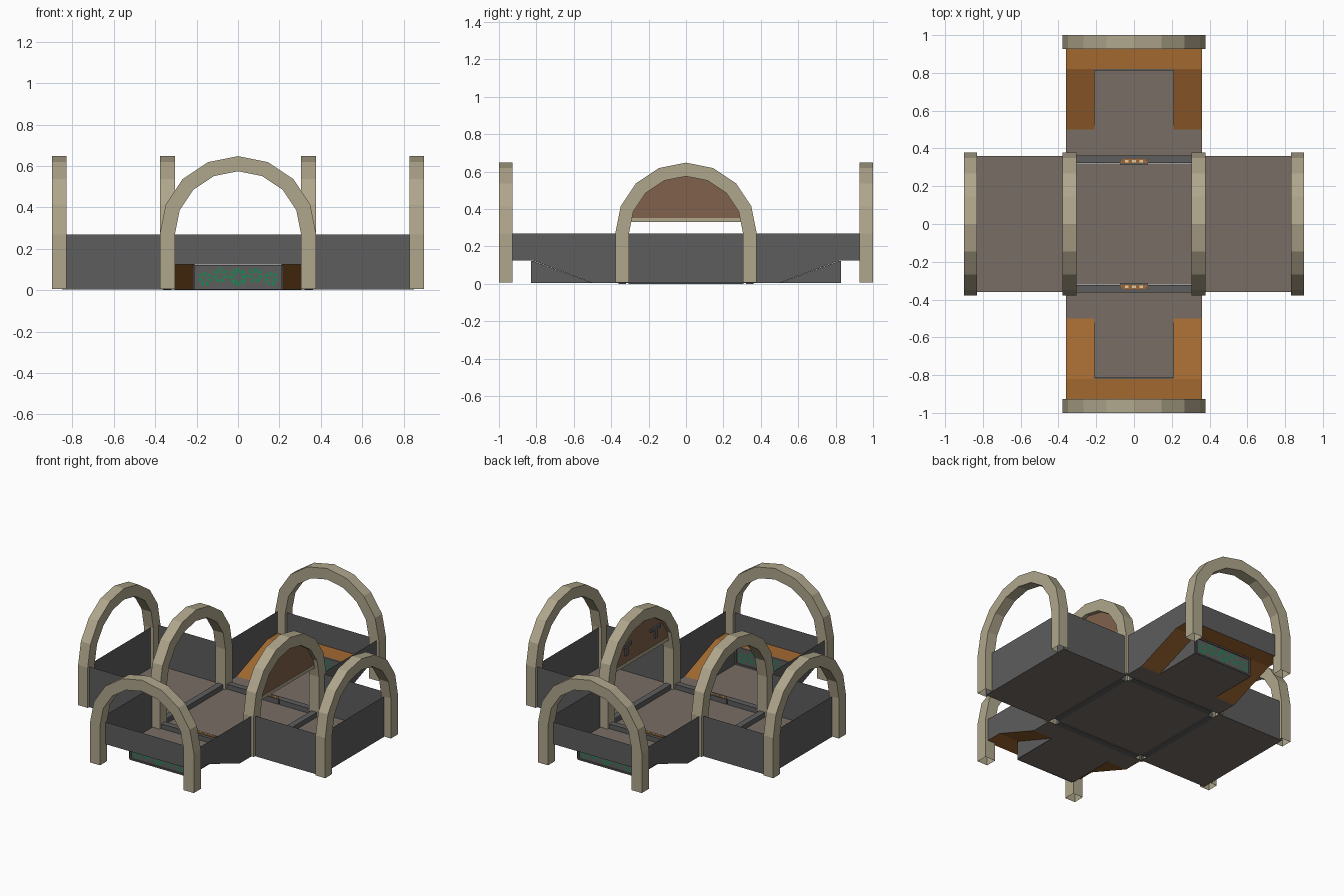
import bpy, bmesh
from math import sin, cos, pi, radians
from mathutils import Matrix

if "Cube" in bpy.data.objects:
    bpy.data.objects.remove(bpy.data.objects["Cube"])


def mat(name, r, g, b):
    m = bpy.data.materials.new(name)
    m.diffuse_color = (r, g, b, 1)
    m.use_nodes = True
    m.node_tree.nodes["Principled BSDF"].inputs["Base Color"].default_value = m.diffuse_color
    return m


STONE = mat("stone", 0.43, 0.38, 0.26)
WALL = mat("wall_grey", 0.11, 0.11, 0.11)
FLOOR = mat("floor_taupe", 0.19, 0.155, 0.13)
ORANGE = mat("ramp_orange", 0.36, 0.14, 0.03)
GREEN = mat("grille_green", 0.01, 0.25, 0.09)
BROWN = mat("door_brown", 0.22, 0.12, 0.07)
CREAM = mat("stud_cream", 0.75, 0.62, 0.4)


def finish(name, bm, material, rot=0.0):
    bmesh.ops.rotate(bm, verts=bm.verts, cent=(0, 0, 0), matrix=Matrix.Rotation(radians(rot), 3, 'Z'))
    bmesh.ops.recalc_face_normals(bm, faces=bm.faces)
    me = bpy.data.meshes.new(name)
    bm.to_mesh(me)
    bm.free()
    ob = bpy.data.objects.new(name, me)
    bpy.context.collection.objects.link(ob)
    me.materials.append(material)
    return ob


def sheets(name, polys, material, rot=0.0):
    """Flat polygons, each a list of corners."""
    bm = bmesh.new()
    for p in polys:
        bm.faces.new([bm.verts.new(c) for c in p])
    bmesh.ops.remove_doubles(bm, verts=bm.verts, dist=1e-4)
    return finish(name, bm, material, rot)


def prism(name, profile, put, a, b, material, rot=0.0, open_below=None):
    """Closed profile (u, v) swept from depth a to b; put(u, v, d) gives xyz."""
    bm = bmesh.new()
    ends = [[bm.verts.new(put(u, v, d)) for u, v in profile] for d in (a, b)]
    for e in ends:
        bm.faces.new(e)
    n = len(profile)
    for i in range(n):
        j = (i + 1) % n
        if open_below is not None and max(profile[i][1], profile[j][1]) < open_below:
            continue
        bm.faces.new((ends[0][i], ends[0][j], ends[1][j], ends[1][i]))
    return finish(name, bm, material, rot)


def box(name, x, y, z, material, rot=0.0):
    rect = [(x[0], z[0]), (x[1], z[0]), (x[1], z[1]), (x[0], z[1])]
    return prism(name, rect, XZ, y[0], y[1], material, rot)


def XZ(u, v, d): return (u, d, v)
def YZ(u, v, d): return (d, u, v)
def XY(u, v, d): return (u, v, d)


def arc(r):
    return [(r * cos(i * pi / 8), 0.27 + r * sin(i * pi / 8)) for i in range(9)]


# Arches: straight legs with an eight-sided half round, open at the feet
R, RI = 0.378, 0.305
arch = [(R, 0.006)] + arc(R) + [(-R, 0.006), (-RI, 0.006)] + arc(RI)[::-1] + [(RI, 0.006)]
for s, side in ((-1, "left"), (1, "right")):
    prism("inner_arch_" + side, arch, YZ, s * 0.305, s * 0.378, STONE, 0, 0.01)
    prism("outer_arch_" + side, arch, YZ, s * 0.83, s * 0.90, STONE, 0, 0.01)
for s, side in ((-1, "front"), (1, "back")):
    prism("end_arch_" + side, arch, XZ, s * 0.927, s * 1.0, STONE, 0, 0.01)

W, H, F = 0.36, 0.27, 0.004
# Centre floor
sheets("centre_floor", [[(-.32, -.32, F), (.32, -.32, F), (.32, .32, F), (-.32, .32, F)]], FLOOR)

# Side arms: flat floor and walls
for rot, side in ((0, "right"), (180, "left")):
    a, b = 0.36, 0.85
    sheets("arm_floor_" + side, [[(a, -W, F), (b, -W, F), (b, W, F), (a, W, F)]], FLOOR, rot)
    sheets("arm_walls_" + side,
           [[(a, s * W, F), (b, s * W, F), (b, s * W, H), (a, s * W, H)] for s in (-1, 1)]
           + [[(b, -W, F), (b, W, F), (b, W, H), (b, -W, H)]], WALL, rot)

# Front and back arms: sunken channel, ramps either side, landing, walls
T, Y0, Y1, Y2, ZR, Y3 = 0.21, 0.36, 0.50, 0.82, 0.125, 0.945
for rot, side in ((180, "front"), (0, "back")):
    sheets("channel_floor_" + side,
           [[(-W, Y0, F), (W, Y0, F), (W, Y1, F), (-W, Y1, F)],
            [(-T, Y1, F), (T, Y1, F), (T, Y2, F), (-T, Y2, F)]], FLOOR, rot)
    sheets("ramps_" + side,
           [[(s * T, Y1, F), (s * W, Y1, F), (s * W, Y2, ZR), (s * T, Y2, ZR)] for s in (-1, 1)]
           + [[(-W, Y2, ZR), (W, Y2, ZR), (W, Y3, ZR), (-W, Y3, ZR)]], ORANGE, rot)
    sheets("ramp_walls_" + side,
           [[(s * W, Y0, F), (s * W, Y1, F), (s * W, Y2, ZR), (s * W, Y3, ZR),
             (s * W, Y3, H), (s * W, Y0, H)] for s in (-1, 1)]
           + [[(-W, Y3, ZR), (W, Y3, ZR), (W, Y3, H), (-W, Y3, H)]], WALL, rot)
    # Triangular channel cheeks
    tri = [(Y1, F), (Y2, F), (Y2, ZR - 0.002)]
    for s in (-1, 1):
        prism("channel_cheek_" + side, tri, YZ, s * T, s * (T + 0.008), WALL, rot)
    # Grille panel with raised frame
    box("grille_panel_" + side, (-T, T), (Y2 - 0.003, Y2 + 0.004), (F, 0.122), WALL, rot)
    for y in ((Y2 - 0.008, Y2 - 0.003), (Y2 + 0.004, Y2 + 0.010)):
        for z in ((F, 0.014), (0.113, 0.122)):
            box("grille_rail_" + side, (-T, T), y, z, WALL, rot)
        for s in (-1, 1):
            box("grille_stile_" + side, sorted((s * 0.20, s * T)), y, (0.014, 0.113), WALL, rot)
    # Green leaf rosettes on both faces of the panel
    leaves = []
    for y in (Y2 - 0.005, Y2 + 0.006):
        for cx, cz, r, n in ((0, 0.064, 0.043, 8), (-0.085, 0.072, 0.036, 7), (0.085, 0.072, 0.036, 7),
                             (-0.16, 0.056, 0.034, 7), (0.16, 0.056, 0.034, 7)):
            for i in range(n):
                t = 2 * pi * i / n + pi / 2
                leaves.append([(cx + k * r * cos(t + d), y, cz + k * r * sin(t + d))
                               for k, d in ((0.25, 0), (1, 0.27), (1, -0.27))])
    sheets("grille_leaves_" + side, leaves, GREEN, rot)

# Sills between the centre and the arms
for rot, side in ((0, "back"), (90, "left"), (180, "front"), (270, "right")):
    box("sill_" + side, (-0.308, 0.308), (0.322, 0.362), (0, 0.035), WALL, rot)
    if rot in (0, 180):
        # Latch block with cream studs
        latch = [(-0.075, 0.322), (0.075, 0.322), (0.06, 0.343), (-0.06, 0.343)]
        prism("latch_" + side, latch, XY, 0.008, 0.04, ORANGE, rot)
        box("latch_rim_" + side, (-0.075, 0.075), (0.316, 0.322), (0.008, 0.038), WALL, rot)
        for x in (-0.038, 0, 0.038):
            box("latch_stud_" + side, (x - 0.01, x + 0.01), (0.325, 0.338), (0.04, 0.045), CREAM, rot)

# Half-raised door in the right inner arch
door = [(0.289, 0.352)] + arc(RI)[1:8] + [(-0.289, 0.352)]
prism("raised_door", door, YZ, 0.332, 0.352, BROWN)
box("door_bottom_edge", (0.33, 0.354), (-0.293, 0.293), (0.33, 0.352), STONE)
# Door brackets on the inner face
for s in (-1, 1):
    box("door_bracket_bar", (0.322, 0.332), sorted((s * 0.10, s * 0.20)), (0.455, 0.475), WALL)
    box("door_bracket_stem", (0.322, 0.332), sorted((s * 0.14, s * 0.165)), (0.40, 0.455), WALL)
